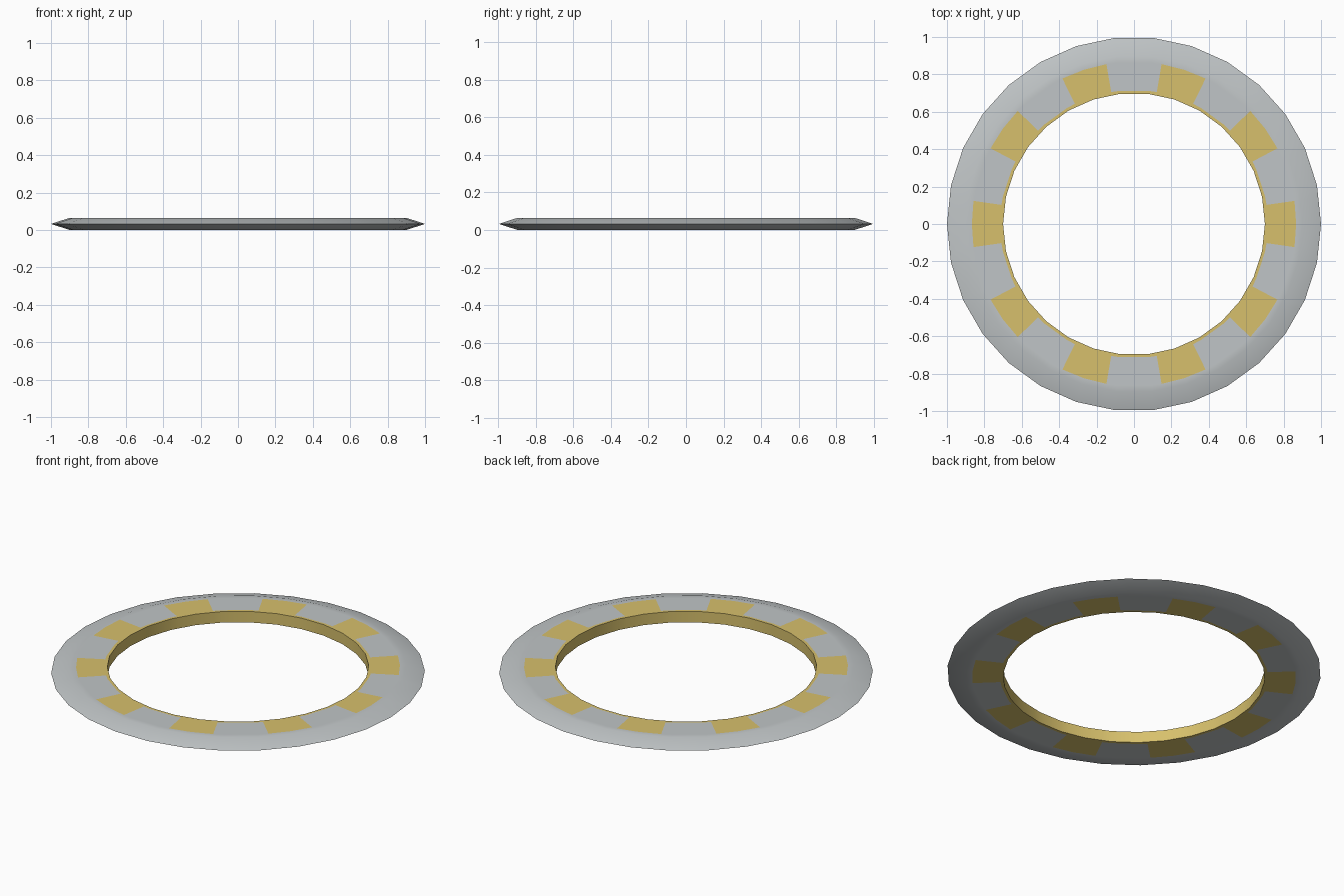
import bpy, bmesh, math

if "Cube" in bpy.data.objects:
    bpy.data.objects.remove(bpy.data.objects["Cube"])

SIDES, TEETH, HALF = 30, 10, 8.2   # ring sides, gold patches, patch half width in degrees
H = 0.065


def material(name, rgb):
    m = bpy.data.materials.new(name)
    m.diffuse_color = (*rgb, 1)
    m.use_nodes = True
    m.node_tree.nodes["Principled BSDF"].inputs["Base Color"].default_value = m.diffuse_color
    return m


grey = material("light grey", (0.53, 0.56, 0.57))
gold = material("gold", (0.68, 0.53, 0.15))

# Cross-section: (radius, z, follows the polygon outline)
top = [(0.70, H, True), (0.716, H, False), (0.867, H, False), (0.90, H, True)]
profile = top + [(1.0, H / 2, True)] + [(r, 0, p) for r, _, p in reversed(top)]

# Section angles: polygon corners plus both edges of every patch
step, pitch = 360 / SIDES, 360 / TEETH
angles = sorted([i * step for i in range(SIDES)] +
                [(i * pitch + s * HALF) % 360 for i in range(TEETH) for s in (-1, 1)])


def point(r, z, poly, a):
    if poly:
        r *= math.cos(math.radians(step / 2)) / math.cos(math.radians(a % step - step / 2))
    a = math.radians(a)
    return (r * math.cos(a), r * math.sin(a), z)


bm = bmesh.new()
rings = [[bm.verts.new(point(*p, a)) for p in profile] for a in angles]
n, m = len(angles), len(profile)
for i in range(n):
    j = (i + 1) % n
    a0, a1 = angles[i], angles[j] + (360 if j == 0 else 0)
    off = abs(((a0 + a1) / 2 + pitch / 2) % pitch - pitch / 2)
    for k in range(m):
        l = (k + 1) % m
        f = bm.faces.new((rings[i][k], rings[i][l], rings[j][l], rings[j][k]))
        # gold: inner wall, thin inner rim, and patches on both faces
        wall_or_rim = k in (0, m - 2, m - 1)
        patch = k in (1, m - 3) and off < HALF
        f.material_index = 1 if wall_or_rim or patch else 0
bmesh.ops.recalc_face_normals(bm, faces=bm.faces)

mesh = bpy.data.meshes.new("ring")
bm.to_mesh(mesh)
bm.free()
mesh.materials.append(grey)
mesh.materials.append(gold)
ring = bpy.data.objects.new("ring", mesh)
bpy.context.collection.objects.link(ring)
bpy.context.view_layer.objects.active = ring
ring.select_set(True)
bpy.ops.object.shade_smooth_by_angle(angle=math.radians(30))
